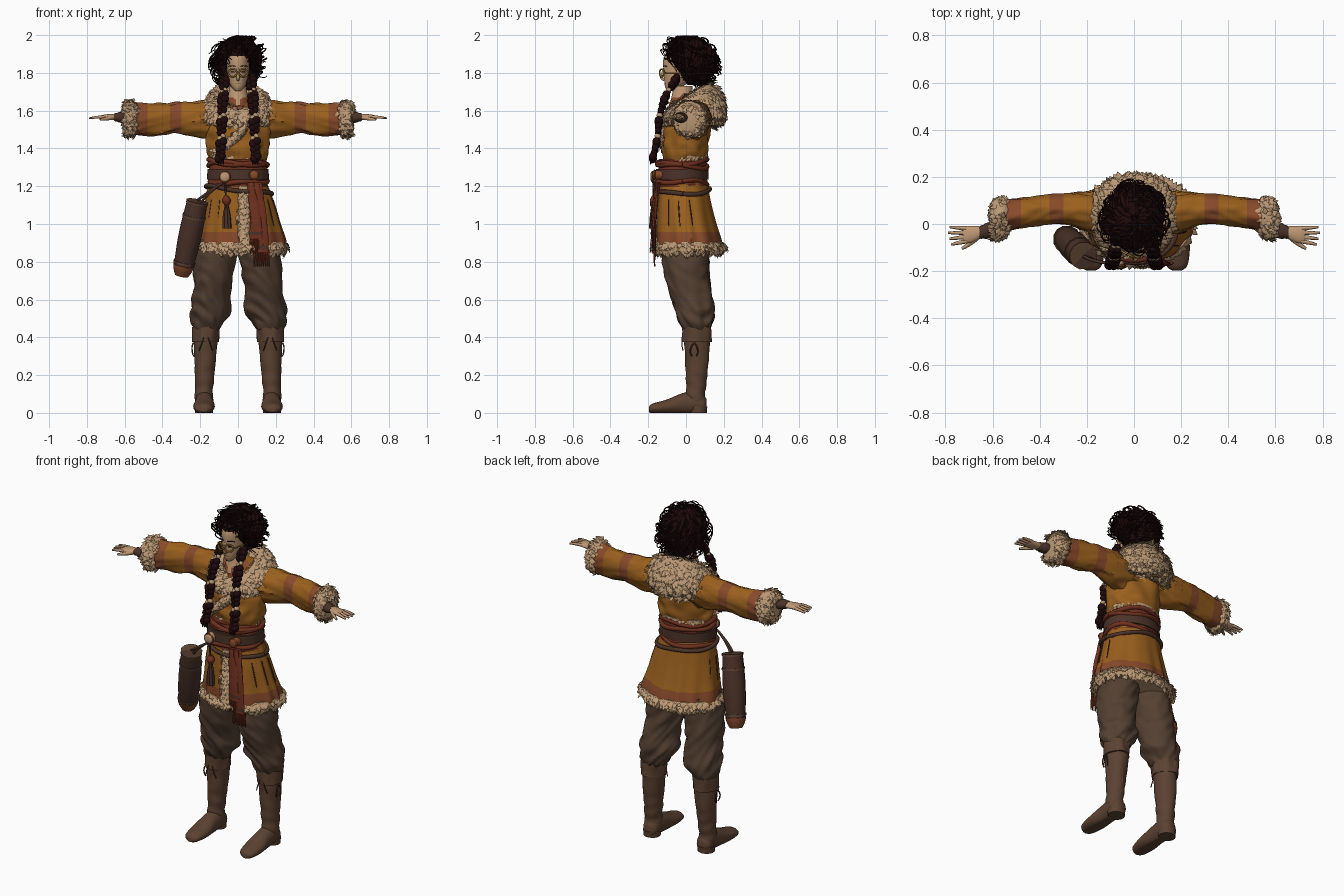
import bpy, bmesh, random
from math import sin, cos, pi, tau, radians
from mathutils import Vector, Matrix, noise

random.seed(7)
if "Cube" in bpy.data.objects:
    bpy.data.objects.remove(bpy.data.objects["Cube"])


def material(name, hexa):
    rgb = [int(hexa[i:i + 2], 16) / 255 for i in (0, 2, 4)]
    col = [((c + .055) / 1.055) ** 2.4 for c in rgb] + [1]
    m = bpy.data.materials.new(name)
    m.use_nodes = True
    m.diffuse_color = col
    node = next(n for n in m.node_tree.nodes if n.type == 'BSDF_PRINCIPLED')
    node.inputs["Base Color"].default_value = col
    node.inputs["Roughness"].default_value = .9
    return m


OCHRE = material("ochre_cloth", "9A601E")
RUST = material("rust_trim", "884A2A")
FUR = material("cream_fur", "BA9874")
TROUSER = material("trouser_brown", "544032")
BOOT = material("boot_brown", "5C4232")
LEATHER = material("dark_leather", "4A3228")
HAIR = material("dark_hair", "1E090B")
SKIN = material("skin", "BE9874")
SASH = material("red_sash", "6E301E")
GOLD = material("gold", "BC8C38")


def finish(name, bm, mats, smooth=True):
    bmesh.ops.recalc_face_normals(bm, faces=bm.faces)
    me = bpy.data.meshes.new(name)
    bm.to_mesh(me)
    bm.free()
    for m in mats:
        me.materials.append(m)
    if smooth:
        me.shade_smooth()
        me.set_sharp_from_angle(angle=radians(50))
    ob = bpy.data.objects.new(name, me)
    bpy.context.collection.objects.link(ob)
    return ob


def spline(rows, n):
    # Catmull-Rom interpolation of rows of numbers
    out = []
    for i in range(len(rows) - 1):
        a, b, c, d = (rows[min(max(i + k, 0), len(rows) - 1)] for k in (-1, 0, 1, 2))
        for k in range(n):
            t = k / n
            out.append([q + t * ((r - p) / 2 + t * (p - 2.5 * q + 2 * r - s / 2 + t * (1.5 * (q - r) + (s - p) / 2)))
                        for p, q, r, s in zip(a, b, c, d)])
    return out + [list(rows[-1])]


def loft(name, axis, rows, mats, seg=32, n=5, ripple=None, rule=None, s=1):
    # rows hold: position on axis, two centre values, two radii
    bm = bmesh.new()
    rings = []
    for t, u, v, ru, rv in spline(rows, n):
        ring = []
        for k in range(seg):
            a = tau * k / seg
            f = 1 + (ripple(t, a) if ripple else 0)
            p, q = u + ru * f * cos(a), v + rv * f * sin(a)
            x, y, z = {'z': (p, q, t), 'x': (t, p, q), 'y': (p, t, q)}[axis]
            ring.append(bm.verts.new((x * s, y, max(z, 0))))
        rings.append(ring)
    for r0, r1 in zip(rings, rings[1:]):
        for k in range(seg):
            j = (k + 1) % seg
            bm.faces.new((r0[k], r0[j], r1[j], r1[k]))
    bm.faces.new(rings[0])
    bm.faces.new(rings[-1])
    if rule:
        for f in bm.faces:
            f.material_index = rule(f.calc_center_median())
    return finish(name, bm, mats)


def folds(amp, ft, fa):
    return lambda t, a: amp * noise.noise(Vector((cos(a) * fa, sin(a) * fa + 9, t * ft)))


def tube(name, paths, mat, res=1):
    # paths hold points: x, y, z, radius
    cu = bpy.data.curves.new(name, 'CURVE')
    cu.dimensions = '3D'
    cu.bevel_depth, cu.bevel_resolution, cu.resolution_u, cu.use_fill_caps = 1, res, 3, True
    for path in paths:
        sp = cu.splines.new('NURBS')
        sp.points.add(len(path) - 1)
        for pt, (x, y, z, r) in zip(sp.points, path):
            pt.co, pt.radius = (x, y, z, 1), r
        sp.order_u, sp.use_endpoint_u = 3, True
    tmp = bpy.data.objects.new(name, cu)
    me = bpy.data.meshes.new_from_object(tmp)
    bpy.data.objects.remove(tmp)
    me.name = name
    me.materials.clear()
    me.materials.append(mat)
    me.shade_smooth()
    bpy.context.collection.objects.link(bpy.data.objects.new(name, me))


def hoop(cx, cy, z, rx, ry, r, wob=0, tilt=0, ph=0):
    return [(cx + rx * cos(a), cy + ry * sin(a), z + wob * sin(3 * a + ph) + tilt * cos(a + ph), r)
            for a in (tau * k / 36 for k in range(37))]


def rnd():
    return Vector([random.uniform(-1, 1) for _ in range(3)])


def fur(ob, count, size, flow=(0, 0, -1), spread=0):
    # flat pointed tufts lying along the surface of a part
    polys = list(ob.data.polygons)
    bm = bmesh.new()
    for f in random.choices(polys, [p.area if len(p.vertices) < 5 else 0 for p in polys], k=count):
        n = f.normal.copy()
        a, b, c = (ob.data.vertices[i].co for i in f.vertices[:3])
        p = a + (b - a) * random.random() + (c - b) * random.random()
        d = Vector(flow) + Vector((p.x, p.y, 0)) * spread + rnd() * .5
        d = ((d - n * d.dot(n)).normalized() + n * random.uniform(.05, .4)).normalized()
        side = d.cross(n).normalized()
        ln = size * random.uniform(.7, 1.2)
        w, mid = ln * .33, p + d * ln * .4
        v = [bm.verts.new(q) for q in (p - n * .003, mid + side * w, mid - side * w, mid + n * w * .5, p + d * ln)]
        for i, j, k in ((0, 1, 3), (0, 3, 2), (1, 4, 3), (3, 4, 2), (0, 2, 1), (1, 2, 4)):
            bm.faces.new((v[i], v[j], v[k]))
    finish(ob.name + "_tufts", bm, [FUR])


# Coat body with an open rust neckline
loft("coat_body", 'z', [(1.3, 0, -.01, .135, .11), (1.36, 0, -.005, .155, .115), (1.42, 0, -.005, .165, .122),
     (1.52, 0, .005, .165, .122), (1.6, 0, .02, .15, .105), (1.66, 0, .03, .11, .08), (1.69, 0, .02, .06, .05)],
     [OCHRE, RUST], 56, 6, folds(.14, 17, 2),
     lambda c: int(c.y < 0 and abs(c.x) < (c.z - 1.49) * .5))
fur(loft("blouse_trim", 'z', [(1.348, 0, 0, .148, .113), (1.37, 0, 0, .153, .116)], [FUR], n=1), 150, .026)
wrap = loft("chest_trim", 'x', [(-.13, -.085, 1.375, .02, .022), (-.06, -.115, 1.42, .02, .025),
            (.02, -.122, 1.49, .02, .025), (.07, -.1, 1.57, .02, .024)], [FUR], 12)
fur(wrap, 260, .032, (-.5, 0, -.6))

# Skirt of the coat, with pressed pleats
loft("coat_skirt", 'z', [(.87, .02, .015, .23, .178), (.92, .02, .01, .226, .173), (1, .015, 0, .208, .16),
     (1.1, .01, -.01, .188, .145), (1.2, 0, -.015, .162, .13), (1.27, 0, -.01, .14, .115)],
     [OCHRE, RUST, TROUSER], 72, 8,
     lambda t, a: .04 * (1.25 - t) / .4 * sin(11 * a + 2 * sin(3 * a)) + .03 * noise.noise(Vector((3 * cos(a), 3 * sin(a), 3 * t))),
     lambda c: 2 if c.z < .871 else int(.9 < c.z < .952))
tube("skirt_pleats", [[(.008 + .182 * cos(a), -.012 + .141 * sin(a), 1.13, .002), (.012 + .198 * cos(a), -.005 + .153 * sin(a), 1.06, .005),
     (.016 + .212 * cos(a), .002 + .163 * sin(a), .99, .002)] for a in map(radians, (-55, -35, -12, 12, 168, 192, 215, 235))], LEATHER)
fur(loft("skirt_hem", 'z', [(.855, .02, .015, .228, .176), (.88, .02, .015, .24, .188), (.905, .02, .012, .23, .178)],
    [FUR], 40, 2), 560, .038, (0, 0, -1))
fur(loft("front_opening_trim", 'z', [(.86, .035, -.163, .03, .018), (1, .033, -.158, .03, .017),
    (1.2, .03, -.144, .028, .016)], [FUR], 10), 260, .034)

# Fur collar and hood, thick behind and narrow in front
bm = bmesh.new()
grid = []
for i in range(48):
    a = tau * i / 48
    back = (1 + cos(a)) / 2
    c = Vector((.13 * sin(a), .027 + .112 * cos(a), 1.565 + .07 * back ** .6))
    out = Vector((sin(a), cos(a), 0))
    ring = []
    for b in (tau * k / 14 for k in range(14)):
        flare = (.035 + .028 * back) * cos(b) - .02 * sin(b)
        ring.append(bm.verts.new(c + out * flare + Vector((0, 0, sin(b) * (.05 + .062 * back)))))
    grid.append(ring)
for i in range(48):
    for k in range(14):
        j, m = (i + 1) % 48, (k + 1) % 14
        bm.faces.new((grid[i][k], grid[j][k], grid[j][m], grid[i][m]))
fur(finish("fur_collar", bm, [FUR]), 1300, .044, (0, 0, -.7), 5)

# Neck and head
loft("neck", 'z', [(1.55, 0, -.03, .07, .07), (1.63, 0, -.025, .06, .062), (1.68, 0, -.02, .052, .055), (1.73, 0, -.015, .043, .05)],
     [SKIN, RUST], rule=lambda c: int(c.z < 1.67 and abs(c.x) > (c.z - 1.62) * .4))
loft("head", 'z', [(1.705, 0, -.078, .016, .022), (1.725, 0, -.066, .034, .045), (1.76, 0, -.046, .05, .069),
     (1.82, 0, -.026, .06, .094), (1.89, 0, -.01, .064, .105), (1.95, 0, 0, .04, .06)], [SKIN, HAIR],
     rule=lambda c: int(c.z > 1.885 or c.y > -.02 and c.z > 1.76))
tube("nose", [[(0, -.117, 1.825, .006), (0, -.126, 1.79, .008), (0, -.132, 1.772, .01), (0, -.114, 1.762, .008)]], SKIN)
tube("mouth", [[(-.016, -.109, 1.742, .002), (0, -.114, 1.743, .004), (.016, -.109, 1.742, .002)]], RUST)
for s, side in ((1, "left"), (-1, "right")):
    tube(side + "_eye", [[(s * .016, -.118, 1.803, .002), (s * .027, -.118, 1.806, .005), (s * .038, -.109, 1.803, .002)]], HAIR)
    tube(side + "_eyebrow", [[(s * .012, -.12, 1.834, .002), (s * .03, -.117, 1.841, .003), (s * .05, -.101, 1.834, .002)]], HAIR)
    lens = [(s * (.029 + .023 * cos(a)), -.128 + .012 * cos(a), 1.8 + .021 * sin(a), .0045)
            for a in (tau * k / 16 for k in range(17))]
    arm = [(s * .05, -.116, 1.8, .003), (s * .066, -.06, 1.8, .003), (s * .068, -.01, 1.8, .003)]
    tube(side + "_spectacle", [lens, arm], GOLD)
tube("spectacle_bridge", [[(-.009, -.138, 1.8, .003), (0, -.138, 1.804, .003), (.009, -.138, 1.8, .003)]], GOLD)

# Curly hair: a rounded core, thick locks and loose curls
loft("hair_core", 'z', [(1.735, 0, .06, .05, .05), (1.78, 0, .05, .095, .085), (1.85, 0, .035, .106, .113),
     (1.91, 0, .025, .092, .102), (1.95, 0, .02, .045, .055)], [HAIR])


def scalp(a, polar, lift):
    return Vector((.12 * lift * sin(polar) * sin(a), .024 + .128 * lift * sin(polar) * cos(a), 1.855 + .122 * lift * cos(polar)))


def reach(a):
    return radians(150 - 76 * max(0, -cos(a)))


locks, curls = [], []
for i in range(180):
    a, ph, lift = random.uniform(-pi, pi), random.uniform(0, tau), random.uniform(.86, 1.03)
    end, wave = reach(a) * random.uniform(.75, 1), random.uniform(.1, .35)
    locks.append([(*scalp(a + wave * sin(ph + 8 * t), .12 + end * t, lift + .08 * sin(ph + 12 * t)), .013 * (1.1 - t))
                  for t in (k / 10 for k in range(11))])
for i in range(150):
    a, ph, w = random.uniform(-pi, pi), random.uniform(0, tau), random.uniform(.012, .034)
    end = reach(a) * random.uniform(.25, 1)
    curl = []
    for t in (k / 12 for k in range(13)):
        x, y, z = scalp(a, end + .5 * (t - .7), 1 + .12 * t) + Vector((sin(ph + 8 * t), cos(ph + 8 * t), sin(ph + 6 * t))) * w
        curl.append((x, y, min(z, 1.994), .005 - .003 * t))
    curls.append(curl)
tube("hair_locks", locks, HAIR)
tube("loose_curls", curls, HAIR, 0)

# Long braids in front of the shoulders
for s, side in ((1, "left"), (-1, "right")):
    bm = bmesh.new()
    path = spline([(.068, -.05, 1.77), (.078, -.105, 1.68), (.085, -.14, 1.57), (.088, -.15, 1.46), (.095, -.175, 1.35)], 4)
    for i, (x, y, z) in enumerate(path):
        band = i in (3, 8, 12)
        r = (.016 if band else .02) + .003 * sin(i * 1.6)
        for k in (-1, 1):
            mat = Matrix.Translation((s * x + k * .009, y, z + k * .006)) @ Matrix.Rotation(k * .6, 4, 'Y') @ Matrix.Diagonal(
                (r, r, r * (.75 if band else 1.15), 1))
            new = bmesh.ops.create_icosphere(bm, subdivisions=2, radius=1, matrix=mat)["verts"]
            for f in {f for v in new for f in v.link_faces}:
                f.material_index = int(band)
    finish(side + "_braid", bm, [HAIR, FUR])
    tube(side + "_braid_end", [[(s * .095, -.17, 1.37, .016), (s * (.095 + .01 * k), -.18, 1.345, .012),
         (s * (.09 + .014 * k), -.188, 1.315, .002)] for k in (-1, 0, 1)], HAIR)

# Sleeves, cuffs, wrists and hands
for s, side in ((1, "left"), (-1, "right")):
    loft(side + "_sleeve", 'x', [(.06, .035, 1.54, .08, .09), (.18, .05, 1.552, .085, .1), (.3, .065, 1.562, .066, .083),
         (.42, .055, 1.556, .062, .084), (.55, .035, 1.55, .068, .086)], [OCHRE, RUST], 40, 12,
         lambda t, a: .16 * noise.noise(Vector((2 * cos(a), 2 * sin(a), t * 14 + 4 * sin(a)))),
         lambda c: int(abs(c.x) > .485 or .3 < abs(c.x) < .355), s)
    cuff = loft(side + "_cuff", 'x', [(.535, .03, 1.556, .068, .08), (.555, .025, 1.558, .082, .092), (.59, .017, 1.558, .082, .09),
                (.605, .012, 1.558, .05, .06)], [FUR], 24, 3, s=s)
    fur(cuff, 330, .034, (s * .4, 0, -.6))
    loft(side + "_wrist_wrap", 'x', [(.57, -.018, 1.562, .036, .032), (.62, -.028, 1.564, .034, .028), (.655, -.036, 1.566, .026, .021)],
         [LEATHER], 20, 4, lambda t, a: .06 * sin(t * 400), None, s)
    loft(side + "_palm", 'x', [(.64, -.033, 1.566, .022, .017), (.68, -.042, 1.566, .034, .016), (.71, -.046, 1.566, .036, .013),
         (.725, -.047, 1.566, .032, .009)], [SKIN], 16, s=s)
    fingers = [[(s * .71, -.046 + .018 * k, 1.567, .0095), (s * .745, -.048 + .021 * k, 1.567, .009),
                (s * (.788 - .006 * abs(k - .5)), -.05 + .025 * k, 1.56, .005)] for k in (-1.5, -.5, .5, 1.5)]
    thumb = [(s * .665, -.055, 1.563, .013), (s * .695, -.085, 1.557, .011), (s * .73, -.105, 1.552, .006)]
    tube(side + "_fingers", fingers + [thumb], SKIN)

# Waist: layered sash, belt, hip strap and clasps
loft("sash", 'z', [(1.195, 0, -.02, .158, .132), (1.26, 0, -.02, .155, .13), (1.345, 0, -.015, .148, .124)], [SASH], 48, 8,
     lambda t, a: .03 * sin(150 * t + 3 * sin(2 * a)))
tube("sash_rolls", [hoop(0, -.02, z, .156, .132, .013, .008, .012, ph) for z, ph in ((1.215, 0), (1.312, 2), (1.328, 4))], SASH, 2)
loft("belt", 'z', [(1.235, 0, -.021, .164, .141), (1.29, 0, -.021, .162, .139)], [LEATHER], 48, 1)
tube("hip_strap", [hoop(.005, -.018, 1.18, .175, .145, .012, .006, .02, pi)], LEATHER, 2)
for name, x, y, z, r, m in (("fur_clasp", -.07, -.165, 1.25, .028, FUR), ("rust_clasp", .085, -.155, 1.26, .024, RUST)):
    loft(name, 'y', [(y - .022, x, z, r * .7, r * .7), (y - .012, x, z, r, r), (y + .03, x, z, r, r)], [m], 20, 3)
    tube(name + "_rim", [[(x + r * cos(k * pi / 8), y - .012, z + r * sin(k * pi / 8), .005) for k in range(17)]], RUST)

# Hanging sash ends with fringes
for name, x, y, low, w in (("long_sash_end", .125, -.165, .85, .036), ("short_sash_end", .1, -.172, .92, .03)):
    loft(name, 'z', [(low, x, y - .004, w, .01), (1.05, x - .01, y, w, .011), (1.22, x - .03, y + .018, w * .7, .012)],
         [SASH, LEATHER], 20, 8, folds(.35, 7, 2), lambda c, b=low: int(b + .025 < c.z < b + .04))
    tube(name + "_fringe", [[(x + k * w / 4, y, low + .01, .006), (x + k * w / 3.8, y - .005, low - .04, .005),
         (x + k * w / 3.5, y, low - .075, .003)] for k in range(-4, 5)], SASH, 0)

# Belt tassel
tube("tassel_cord", [[(-.07, -.175, 1.24, .005), (-.065, -.17, 1.16, .005), (-.06, -.172, 1.08, .005)]], LEATHER)
loft("tassel_knot", 'z', [(1.1, -.06, -.172, .012, .012), (1.125, -.062, -.172, .024, .02), (1.15, -.063, -.17, .01, .01)], [SASH], 14)
loft("tassel", 'z', [(.975, -.058, -.178, .024, .016), (1.04, -.06, -.175, .021, .015), (1.1, -.06, -.172, .01, .01)], [LEATHER], 18, 4,
     lambda t, a: .15 * sin(8 * a))

# Quiver on the right hip, its foot swung to the back
top, low = Vector((-.215, -.135, 1.12)), Vector((-.295, -.055, .745))


def along(t, r):
    return (*top.lerp(low, t), r)


tube("quiver", [[along(0, .056), along(.3, .064), along(.7, .062), along(.98, .05)]], LEATHER, 4)
tube("quiver_tip", [[along(.9, .058), along(.97, .054), along(1.05, .036)]], RUST, 4)
tube("quiver_bands", [[along(t, r), along(t + .015, r), along(t + .03, r)] for t, r in ((0, .06), (.2, .064), (.85, .06))], BOOT, 4)
tube("quiver_straps", [[along(t, .007), (-.17, -.165, 1.16, .007), (-.08, -.168, 1.22, .007)] for t in (-.02, .12)], LEATHER)

# Trousers and boots
for s, side in ((1, "left"), (-1, "right")):
    loft(side + "_trouser_leg", 'z', [(.44, .168, .055, .066, .07), (.48, .163, .054, .09, .088), (.54, .148, .046, .108, .1),
         (.62, .142, .028, .101, .107), (.72, .13, .008, .104, .117), (.82, .118, 0, .113, .122), (.92, .1, .01, .1, .12)],
         [TROUSER], 56, 10, lambda t, a: (.1 + .1 * max(0, .75 - t) / .3) * noise.noise(
             Vector((1.6 * cos(a) + s, 1.6 * sin(a), t * 20 + 2.5 * sin(a + s)))), None, s)
    loft(side + "_boot_shaft", 'z', [(.05, .18, .052, .05, .054), (.1, .18, .052, .047, .051), (.18, .178, .055, .05, .055),
         (.28, .174, .058, .057, .063), (.4, .17, .058, .063, .07), (.46, .17, .056, .064, .072)], [BOOT], 32, 8,
         lambda t, a: .06 * sin(90 * t + 2 * sin(a)) * max(0, 1 - t / .3) + .06 * noise.noise(Vector((cos(a), sin(a), 14 * t))), None, s)
    loft(side + "_boot_cuff", 'z', [(.375, .172, .058, .071, .077), (.41, .17, .058, .07, .076), (.455, .169, .056, .07, .078)],
         [BOOT], 32, 3, folds(.16, 8, 2), None, s)
    loft(side + "_boot_foot", 'y', [(-.197, .182, .018, .02, .014), (-.175, .182, .024, .045, .026), (-.1, .18, .033, .057, .038),
         (-.02, .178, .048, .05, .056), (.05, .178, .055, .049, .06), (.09, .178, .045, .043, .05), (.108, .178, .04, .025, .035)],
         [BOOT], 28, 5, s=s)
    loft(side + "_boot_heel", 'z', [(0, .18, .065, .048, .045), (.035, .18, .065, .05, .048)], [BOOT], 24, 1, s=s)
    tube(side + "_boot_lace", [[(s * .236, .045, .37, .004), (s * .246, .045 + k, .355, .004), (s * .24, .045 + k * 1.2, .31, .004),
         (s * .235, .045 + k * .6, .3, .003)] for k in (-.02, .015)] +
         [[(s * (.17 + k), -.02, .4, .003), (s * (.17 + k * 2), -.026, .36, .003), (s * (.17 + k * 3), -.015, .33, .003)]
          for k in (-.012, .012)], LEATHER)
